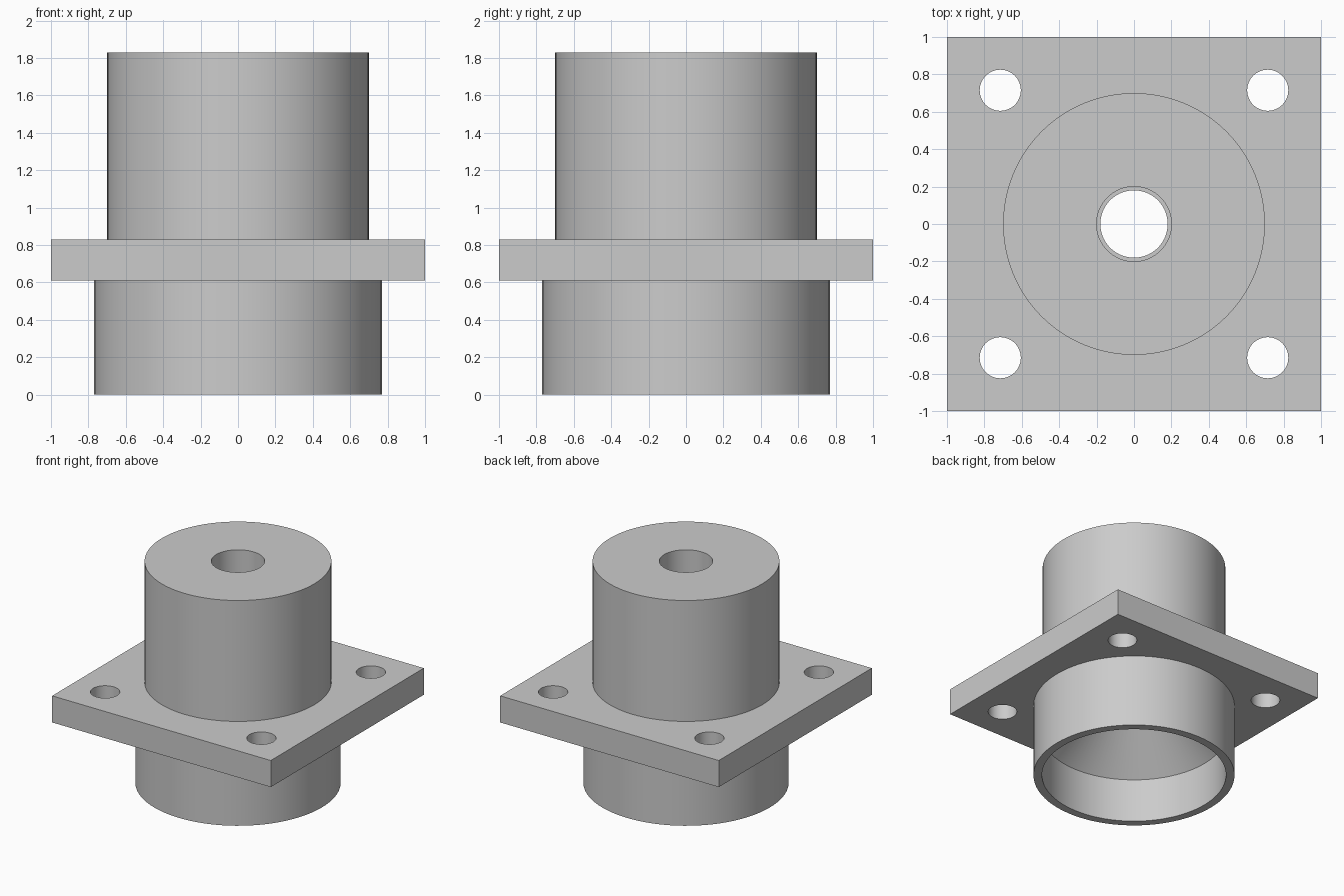
import bpy, bmesh, math

if "Cube" in bpy.data.objects:
    bpy.data.objects.remove(bpy.data.objects["Cube"], do_unlink=True)

SEGMENTS = 96
BASE_R, TOP_R = 0.77, 0.70
FLANGE_BOTTOM, FLANGE_TOP, HEIGHT = 0.61, 0.83, 1.83
BOLT_R, BOLT_POS = 0.11, 0.715

grey = bpy.data.materials.new("plain_grey")
grey.use_nodes = True
colour = (0.6, 0.6, 0.6, 1)
grey.diffuse_color = colour
grey.node_tree.nodes["Principled BSDF"].inputs["Base Color"].default_value = colour


def add_object(name, bm):
    bmesh.ops.recalc_face_normals(bm, faces=bm.faces)
    mesh = bpy.data.meshes.new(name)
    bm.to_mesh(mesh)
    bm.free()
    mesh.materials.append(grey)
    obj = bpy.data.objects.new(name, mesh)
    bpy.context.collection.objects.link(obj)
    return obj


def turned(name, profile, x=0, y=0, segments=SEGMENTS):
    """Solid of revolution from (radius, height) points, capped at both ends."""
    bm = bmesh.new()
    rings = []
    for r, z in profile:
        angles = [math.tau * i / segments for i in range(segments)]
        rings.append([bm.verts.new((x + r * math.cos(a), y + r * math.sin(a), z))
                      for a in angles])
    for low, high in zip(rings, rings[1:]):
        for i in range(segments):
            j = (i + 1) % segments
            bm.faces.new((low[i], low[j], high[j], high[i]))
    bm.faces.new(rings[0][::-1])
    bm.faces.new(rings[-1])
    return add_object(name, bm)


def combine(target, tool, operation):
    mod = target.modifiers.new(operation.lower(), 'BOOLEAN')
    mod.operation, mod.solver, mod.object = operation, 'EXACT', tool
    bpy.context.view_layer.objects.active = target
    bpy.ops.object.modifier_apply(modifier=mod.name)
    bpy.data.objects.remove(tool, do_unlink=True)


# Stepped round body: wide collar below, narrower barrel above
MID = (FLANGE_BOTTOM + FLANGE_TOP) / 2
housing = turned("flanged_housing", [(BASE_R, 0), (BASE_R, MID),
                                     (TOP_R, MID), (TOP_R, HEIGHT)])

# Square mounting flange
bm = bmesh.new()
bmesh.ops.create_cube(bm, size=1)
bmesh.ops.scale(bm, vec=(2, 2, FLANGE_TOP - FLANGE_BOTTOM), verts=bm.verts)
bmesh.ops.translate(bm, vec=(0, 0, MID), verts=bm.verts)
combine(housing, add_object("flange", bm), 'UNION')

# Inner cavity: socket, funnel and through bore
cavity = turned("cavity", [(0.705, -0.1), (0.705, 0.365), (0.18, 0.87),
                           (0.2, 0.87), (0.2, HEIGHT + 0.1)])
combine(housing, cavity, 'DIFFERENCE')

# Bolt holes in the flange corners
for sx in (-1, 1):
    for sy in (-1, 1):
        hole = turned("bolt_hole", [(BOLT_R, 0.5), (BOLT_R, 0.95)],
                      sx * BOLT_POS, sy * BOLT_POS, 48)
        combine(housing, hole, 'DIFFERENCE')

bpy.ops.object.select_all(action='DESELECT')
housing.select_set(True)
bpy.context.view_layer.objects.active = housing
bpy.ops.object.shade_smooth_by_angle(angle=math.radians(30))
